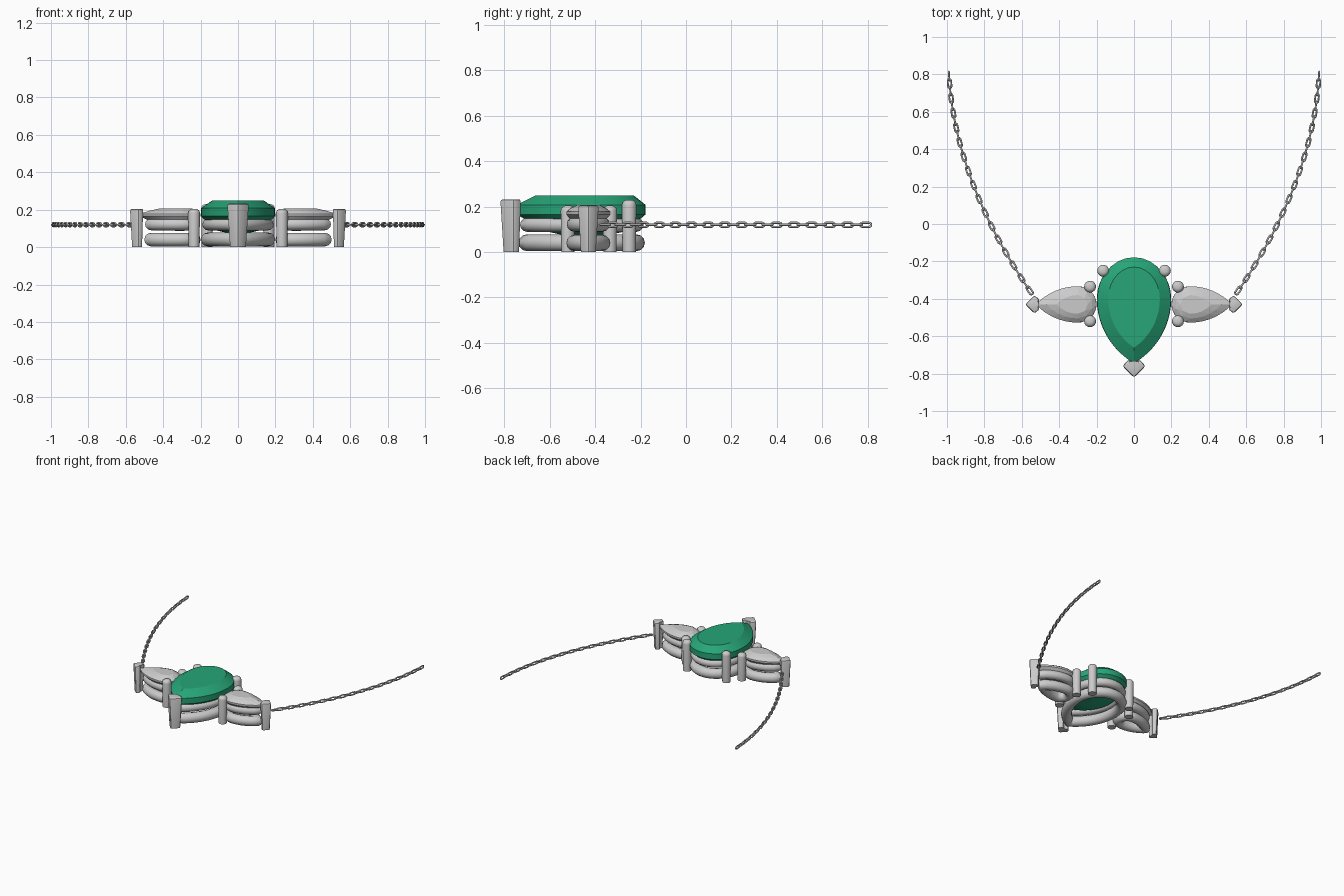
import bpy, bmesh, math
from mathutils import Vector, Matrix
from mathutils.geometry import interpolate_bezier

if "Cube" in bpy.data.objects:
    bpy.data.objects.remove(bpy.data.objects["Cube"])

green = bpy.data.materials.new("green_stone")
green.diffuse_color = (0.02, 0.38, 0.19, 1)
green.use_nodes = True
green.node_tree.nodes["Principled BSDF"].inputs["Base Color"].default_value = green.diffuse_color


def pear(w, head, tip, n):
    """Pear outline, tip toward -y, widest at the origin. n points per half-part."""
    pts = [(w * math.cos(math.pi * i / n), head * math.sin(math.pi * i / n)) for i in range(n + 1)]
    r = (tip * tip + w * w) / (2 * w)
    arc = [(w - r + math.sqrt(r * r - (tip * i / n) ** 2), -tip * i / n) for i in range(1, n)]
    return pts + [(-x, y) for x, y in arc] + [(0, -tip)] + arc[::-1]


def place(ob, turn, loc, smooth=True, angle=35):
    """Turn the part so its tip points the right way, then move it."""
    ob.data.transform(Matrix.Translation(loc) @ Matrix.Rotation(turn, 4, 'Z'))
    bpy.ops.object.select_all(action='DESELECT')
    ob.select_set(True)
    bpy.context.view_layer.objects.active = ob
    if smooth:
        bpy.ops.object.shade_smooth_by_angle(angle=math.radians(angle))
    return ob


def from_bm(name, bm):
    me = bpy.data.meshes.new(name)
    bmesh.ops.recalc_face_normals(bm, faces=bm.faces)
    bm.to_mesh(me)
    bm.free()
    ob = bpy.data.objects.new(name, me)
    bpy.context.collection.objects.link(ob)
    return ob


def gem(name, levels, turn, loc, mat=None):
    """Convex cut stone from stacked pear outlines: (w, head, tip, n, z)."""
    bm = bmesh.new()
    for w, head, tip, n, z in levels:
        for x, y in pear(w, head, tip, n):
            bm.verts.new((x, y, z))
    res = bmesh.ops.convex_hull(bm, input=bm.verts)
    junk = [v for v in res["geom_interior"] if isinstance(v, bmesh.types.BMVert)]
    bmesh.ops.delete(bm, geom=junk, context='VERTS')
    bmesh.ops.dissolve_limit(bm, angle_limit=0.01, verts=bm.verts, edges=bm.edges)
    ob = from_bm(name, bm)
    if mat:
        ob.data.materials.append(mat)
    return place(ob, turn, loc, bool(mat), 20)


def rail(name, w, head, tip, r, z, turn, loc):
    """Round wire bent into a pear loop."""
    cu = bpy.data.curves.new(name, 'CURVE')
    cu.dimensions = '3D'
    cu.bevel_depth = r
    cu.bevel_resolution = 4
    pts = pear(w, head, tip, 16)
    sp = cu.splines.new('POLY')
    sp.points.add(len(pts) - 1)
    for p, (x, y) in zip(sp.points, pts):
        p.co = (x, y, z, 1)
    sp.use_cyclic_u = True
    tmp = bpy.data.objects.new(name + "_path", cu)
    me = bpy.data.meshes.new_from_object(tmp)
    bpy.data.objects.remove(tmp)
    ob = bpy.data.objects.new(name, me)
    bpy.context.collection.objects.link(ob)
    return place(ob, turn, loc, True, 50)


def v_prong(name, s, h, turn, loc):
    """Chevron claw around the stone tip, wider at the top."""
    shape = [(0, -.065), (.062, -.003), (.03, .034), (0, .012), (-.03, .034), (-.062, -.003)]
    bm = bmesh.new()
    lo = [bm.verts.new((x * s * .75, y * s * .78, 0)) for x, y in shape]
    hi = [bm.verts.new((x * s, y * s, h)) for x, y in shape]
    n = len(shape)
    bm.faces.new(lo[::-1])
    bm.faces.new(hi)
    for i in range(n):
        j = (i + 1) % n
        bm.faces.new((lo[i], lo[j], hi[j], hi[i]))
    bmesh.ops.bevel(bm, geom=[e for e in bm.edges if max(v.co.z for v in e.verts) > 0],
                    offset=.011, segments=2, profile=.5, affect='EDGES')
    return place(from_bm(name, bm), turn, loc)


def round_prong(name, x, y, h, r=.032):
    bm = bmesh.new()
    bmesh.ops.create_cone(bm, cap_ends=True, segments=24, radius1=r * .9, radius2=r, depth=h,
                          matrix=Matrix.Translation((x, y, h / 2)))
    rim = [e for e in bm.edges if all(v.co.z > h - .001 for v in e.verts)]
    bmesh.ops.bevel(bm, geom=rim, offset=.024, segments=4, profile=.5, affect='EDGES')
    return place(from_bm(name, bm), 0, (0, 0, 0), True, 40)


# centre stone and its setting
C = (0, -.40, 0)
gem("centre_stone", [(.138, .17, .262, 14, .249), (.197, .222, .345, 14, .208),
                     (.197, .222, .345, 14, .165), (.12, .13, .21, 14, .09),
                     (.03, .03, .12, 6, .07)], 0, C, green)
rail("centre_upper_rail", .16, .182, .30, .031, .12, 0, C)
rail("centre_lower_rail", .162, .182, .30, .037, .041, 0, C)
v_prong("centre_tip_prong", 1, .232, 0, (0, -.757, 0))

# chain path, evenly spaced links
curve = interpolate_bezier(Vector((.99, .82, .12)), Vector((.975, .42, .12)),
                           Vector((.81, 0, .12)), Vector((.53, -.395, .12)), 200)
dist = [0]
for a, b in zip(curve, curve[1:]):
    dist.append(dist[-1] + (b - a).length)


def at(d):
    i = max(k for k in range(199) if dist[k] <= d)
    t = (curve[i + 1] - curve[i]).normalized()
    return curve[i] + t * (d - dist[i]), t


def add_link(bm, pos, tangent, roll, length=.058, width=.028, r=.0048):
    """One oval wire link."""
    hw = width / 2 - r
    straight = length / 2 - r - hw
    basis = Matrix.Translation(pos) @ tangent.to_track_quat('X', 'Z').to_matrix().to_4x4()
    basis = basis @ Matrix.Rotation(roll, 4, 'X')
    rings = []
    for i in range(14):
        a = math.pi * (i % 7) / 6 - math.pi / 2 + (math.pi if i > 6 else 0)
        mid = Vector((straight if i < 7 else -straight, 0, 0))
        out = Vector((math.cos(a), math.sin(a), 0))
        rings.append([bm.verts.new(basis @ (mid + out * (hw + r * math.cos(k * math.pi / 4))
                      + Vector((0, 0, r * math.sin(k * math.pi / 4))))) for k in range(8)])
    for i in range(14):
        p, q = rings[i], rings[(i + 1) % 14]
        for k in range(8):
            bm.faces.new((p[k], q[k], q[(k + 1) % 8], p[(k + 1) % 8]))


# mirrored parts: side stones, settings, prongs, chains
for side, s in (("right", 1), ("left", -1)):
    turn = s * math.pi / 2
    L = (s * .30, -.43, 0)
    gem(side + "_stone", [(.05, .052, .115, 4, .207), (.075, .078, .168, 5, .196),
                          (.097, .1, .225, 10, .178), (.097, .1, .225, 10, .165),
                          (.05, .05, .11, 4, .11), (.01, .01, .03, 2, .085)], turn, L)
    rail(side + "_upper_rail", .063, .066, .165, .032, .122, turn, L)
    rail(side + "_lower_rail", .061, .064, .165, .036, .04, turn, L)
    v_prong(side + "_tip_prong", .8, .205, turn, (s * .53, -.43, 0))
    round_prong(side + "_inner_prong_back", s * .235, -.335, .205)
    round_prong(side + "_inner_prong_front", s * .235, -.52, .205)
    round_prong(side + "_centre_prong", s * .165, -.25, .23)

    bm = bmesh.new()
    count = round((dist[-1] - .058) / .04) + 1
    for i in range(count):
        pos, tan = at(.029 + i * .04 if i < count - 1 else min(.029 + i * .04, dist[-1] - .02))
        flip = Vector((s, 1, 1))
        add_link(bm, pos * flip, tan * flip, 0 if i % 2 else math.pi / 2)
    place(from_bm(side + "_chain", bm), 0, (0, 0, 0), True, 60)
